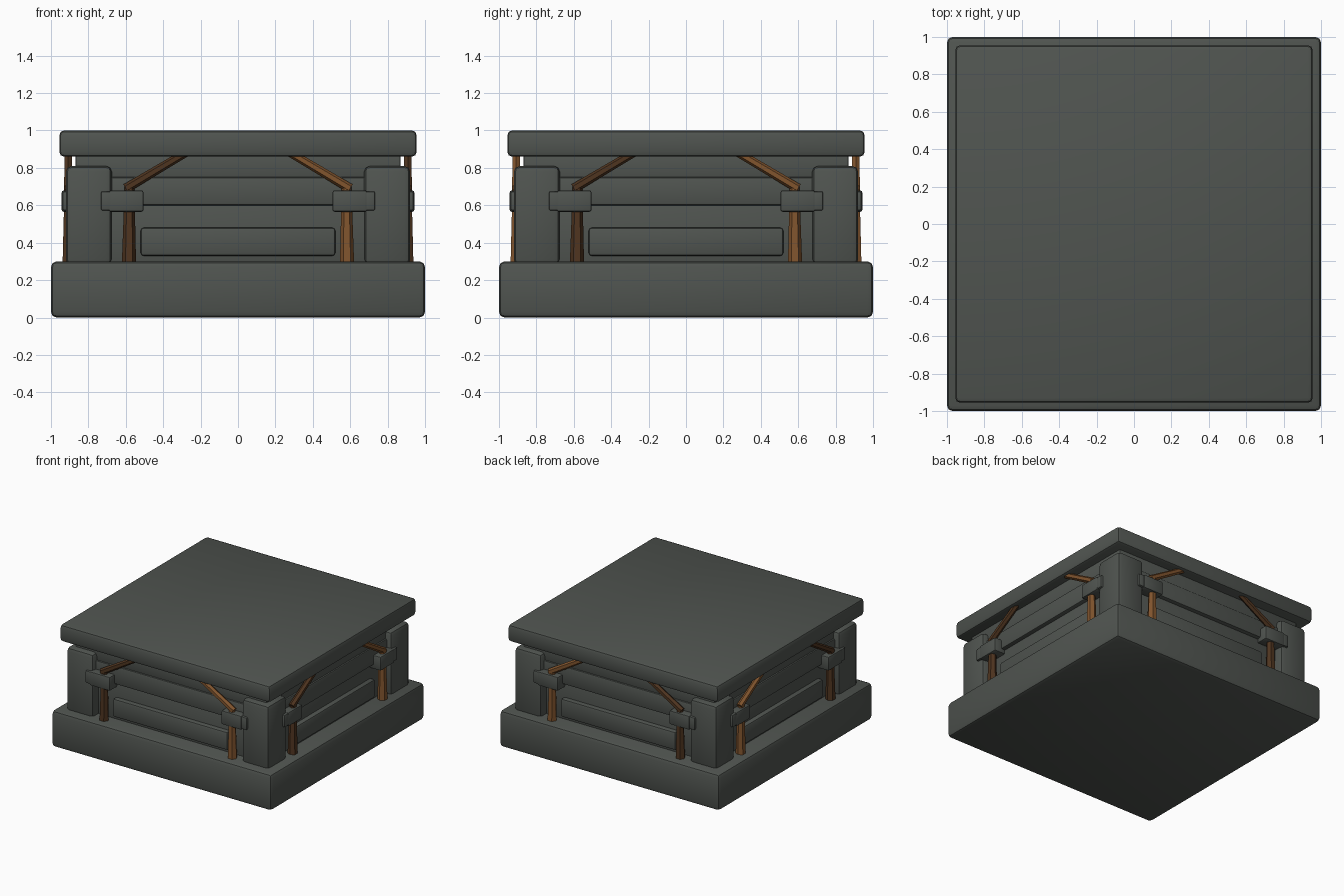
import bpy
import bmesh
import math
from mathutils import Vector, Matrix

default = bpy.data.objects.get("Cube")
if default:
    bpy.data.objects.remove(default, do_unlink=True)


def material(name, rgb):
    mat = bpy.data.materials.new(name)
    mat.use_nodes = True
    colour = (*rgb, 1)
    mat.diffuse_color = colour
    mat.node_tree.nodes["Principled BSDF"].inputs["Base Color"].default_value = colour
    return mat


STONE = material("grey stone", (0.08, 0.089, 0.08))
LIGHT_WOOD = material("light wood", (0.22, 0.09, 0.027))
DARK_WOOD = material("dark wood", (0.078, 0.035, 0.014))


def finish(name, bm, mat, turn=0):
    """Turn a mesh to one of the four sides and link it."""
    bmesh.ops.rotate(bm, verts=bm.verts, cent=(0, 0, 0),
                     matrix=Matrix.Rotation(turn * math.pi / 2, 3, "Z"))
    bmesh.ops.recalc_face_normals(bm, faces=bm.faces)
    mesh = bpy.data.meshes.new(name)
    bm.to_mesh(mesh)
    bm.free()
    mesh.materials.append(mat)
    obj = bpy.data.objects.new(name, mesh)
    bpy.context.collection.objects.link(obj)
    return obj


def block(name, low, high, bevel, turn=0):
    """Stone block between two corners, with rounded edges."""
    low, high = Vector(low), Vector(high)
    size = high - low
    bm = bmesh.new()
    bmesh.ops.create_cube(bm, size=1)
    bmesh.ops.scale(bm, vec=[abs(v) for v in size], verts=bm.verts)
    bmesh.ops.translate(bm, vec=(low + high) / 2, verts=bm.verts)
    bmesh.ops.bevel(bm, geom=bm.edges[:], offset=bevel, segments=2,
                    profile=0.5, affect="EDGES")
    return finish(name, bm, STONE, turn)


def slab(name, half, bottom, top, bevel):
    return block(name, (-half, -half, bottom), (half, half, top), bevel)


def timber(name, start, end, r_start, r_end, mat, turn):
    """Tapered six-sided beam from start to end."""
    start, end = Vector(start), Vector(end)
    axis = end - start
    bm = bmesh.new()
    bmesh.ops.create_cone(bm, cap_ends=True, segments=6, radius1=r_start,
                          radius2=r_end, depth=axis.length)
    bmesh.ops.rotate(bm, verts=bm.verts, cent=(0, 0, 0),
                     matrix=axis.to_track_quat("Z", "Y").to_matrix())
    bmesh.ops.translate(bm, vec=(start + end) / 2, verts=bm.verts)
    return finish(name, bm, mat, turn)


# Stacked slabs: base, wall courses and roof
slab("base", 1.0, 0, 0.3, 0.03)
slab("lower_wall", 0.845, 0.28, 0.61, 0.01)
slab("middle_wall", 0.88, 0.6, 0.75, 0.012)
slab("upper_wall", 0.868, 0.74, 0.88, 0.01)
slab("roof_slab", 0.955, 0.86, 1.0, 0.025)

# Each side: panel, corner pillar, clamps, timber posts and braces
for turn, side in enumerate(("front", "right", "back", "left")):
    block(side + "_panel", (-0.52, -0.885, 0.33), (0.52, -0.8, 0.48), 0.015, turn)
    block(side + "_pillar", (0.675, -0.92, 0.28), (0.92, -0.675, 0.81), 0.03, turn)
    for s in (-1, 1):
        label = f"{side}_{'a' if s < 0 else 'b'}_"
        along = s if turn < 2 else -s
        wood = DARK_WOOD if along < 0 else LIGHT_WOOD
        block(label + "clamp", (s * 0.505, -0.943, 0.565),
              (s * 0.69, -0.84, 0.68), 0.012, turn)
        block(label + "clamp_end", (s * 0.65, -0.938, 0.572),
              (s * 0.733, -0.84, 0.675), 0.01, turn)
        timber(label + "post", (s * 0.583, -0.905, 0.29), (s * 0.58, -0.905, 0.7),
               0.038, 0.026, wood, turn)
        timber(label + "brace", (s * 0.6, -0.908, 0.69), (s * 0.28, -0.908, 0.88),
               0.025, 0.022, wood, turn)

# Smooth the rounded stone edges only
bpy.ops.object.select_all(action="DESELECT")
for obj in bpy.context.scene.objects:
    if obj.type == "MESH" and obj.data.materials[0] == STONE:
        obj.select_set(True)
        bpy.context.view_layer.objects.active = obj
bpy.ops.object.shade_smooth_by_angle(angle=math.radians(30))
bpy.ops.object.select_all(action="DESELECT")
